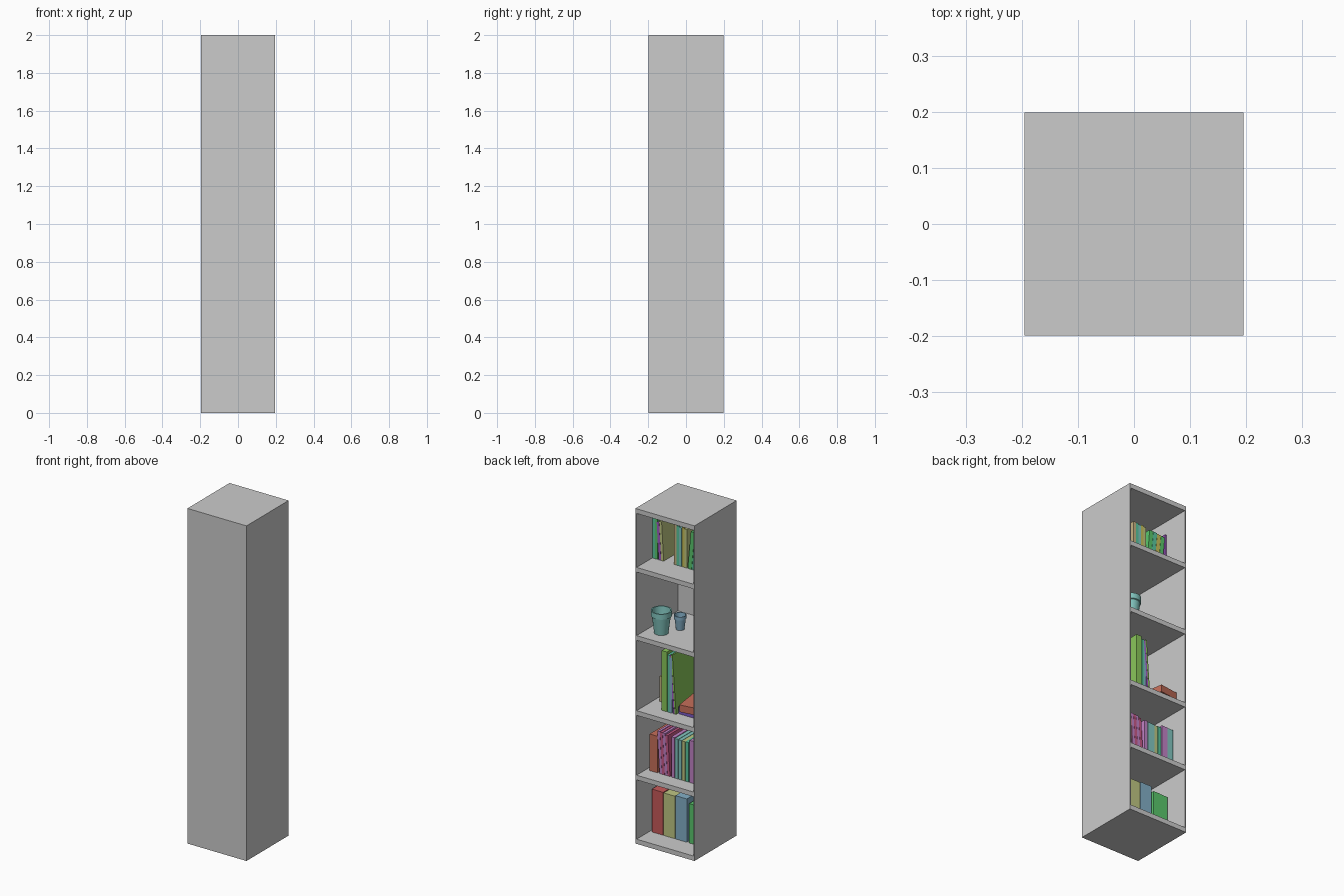
import bpy, bmesh, math, random
from mathutils import Color, Matrix

if "Cube" in bpy.data.objects:
    bpy.data.objects.remove(bpy.data.objects["Cube"])

random.seed(4)
HUES = dict(red=0.0, brick=0.02, tan=0.11, gold=0.15, olive=0.19, lime=0.28, green=0.35,
            jade=0.42, teal=0.48, blue=0.57, indigo=0.7, purple=0.76, mauve=0.82, pink=0.95)
SOFT = ("tan", "olive", "teal", "blue", "mauve")   # paler covers


def material(key):
    if key not in bpy.data.materials:
        c = Color()
        c.hsv = (HUES[key], 0.6 if key in SOFT else 0.82, 0.57)
        bpy.data.materials.new(key).diffuse_color = (*c, 1)
    return bpy.data.materials[key]


def finish(name, bm, color=None):
    me = bpy.data.meshes.new(name)
    bmesh.ops.recalc_face_normals(bm, faces=bm.faces)
    bm.to_mesh(me)
    bm.free()
    ob = bpy.data.objects.new(name, me)
    bpy.context.collection.objects.link(ob)
    if color:
        me.materials.append(material(color))
    return ob


def box(name, size, center, color=None):
    bm = bmesh.new()
    bmesh.ops.create_cube(bm, size=1, matrix=Matrix.Diagonal((*size, 1)))
    ob = finish(name, bm, color)
    ob.location = center
    return ob


def books(level, x0, x1, y, height, colors, lean=0.0, depth=0.17):
    """Run of equal-width books from x0 down to x1, spines at y, standing on a board."""
    names = colors.split()
    pitch = (x0 - x1) / len(names)
    for n, color in enumerate(names):
        h = height * random.uniform(0.97, 1.03)
        x = x0 - pitch * (n + 0.5) + math.sin(lean) * h / 2
        ob = box(f"book_{level}_{color}_{n}", (pitch * 0.95, depth, h),
                 (x, y - depth / 2, LEVELS[level] + math.cos(lean) * h / 2), color)
        ob.rotation_euler.y = lean


def pot(name, x, y, r, h, color):
    """Lathed open pot: tapered body, raised rim, hollow inside."""
    profile = [(0, 0), (0.68, 0), (0.9, 0.74), (1, 0.76), (1, 1), (0.88, 1),
               (0.84, 0.74), (0.62, 0.06), (0, 0.06)]
    bm = bmesh.new()
    vs = [bm.verts.new((r * a, 0, h * b)) for a, b in profile]
    es = [bm.edges.new(p) for p in zip(vs, vs[1:])]
    bmesh.ops.spin(bm, geom=vs + es, cent=(0, 0, 0), axis=(0, 0, 1),
                   angle=math.tau, steps=32, use_duplicate=False)
    bmesh.ops.remove_doubles(bm, verts=bm.verts, dist=1e-5)
    ob = finish(name, bm, color)
    ob.location = (x, y, LEVELS[3])
    bpy.ops.object.select_all(action='DESELECT')
    ob.select_set(True)
    bpy.context.view_layer.objects.active = ob
    bpy.ops.object.shade_smooth_by_angle(angle=math.radians(35))


# Case: closed at -y, open towards +y
X, D, W, T = 0.195, 0.397, 0.008, 0.028
LEVELS = [T, 0.41, 0.795, 1.243, 1.65, 2.0]   # top surface of each board
for side, s in (("left", -1), ("right", 1)):
    box(f"side_{side}", (W, D, 2), (s * (X - W / 2), 0, 1))
box("closing_panel", (2 * (X - W), W, 2), (0, (W - D) / 2, 1))
for i, z in enumerate(LEVELS):
    box(f"board_{i}", (2 * (X - W), D - W, T), (0, W / 2, z - T / 2))

# Upright books, bottom level to top level
books(0, 0.175, -0.06, 0.075, 0.26, "red olive blue")
books(0, -0.072, -0.17, 0.075, 0.24, "green green")
books(1, 0.165, 0.11, 0.11, 0.22, "brick")
books(1, 0.098, 0.028, 0.11, 0.245, "mauve pink mauve pink", 0.06)
books(1, 0.02, -0.095, 0.11, 0.24, "mauve teal teal olive jade")
books(1, -0.1, -0.18, 0.11, 0.245, "mauve teal")
books(2, 0.08, 0.044, 0.116, 0.35, "lime", depth=0.2)
books(2, 0.042, 0.012, 0.116, 0.335, "jade blue", depth=0.2)
books(2, 0.004, -0.016, 0.116, 0.345, "purple lime", 0.07, 0.2)
books(2, 0.155, 0.085, 0.03, 0.15, "tan", depth=0.15)
books(4, 0.185, 0.153, 0.05, 0.235, "jade green")
books(4, 0.146, 0.112, 0.05, 0.23, "purple olive", 0.06)
books(4, 0.045, -0.042, 0.05, 0.235, "tan jade teal gold olive")
books(4, -0.046, -0.152, 0.05, 0.22, "green jade gold green", -0.09)
books(4, -0.172, -0.185, 0.05, 0.23, "purple")

# Flat pile on the middle level
z, t = LEVELS[2], 0.042
box("flat_book_lower", (0.158, 0.22, t), (-0.1, -0.01, z + t / 2), "indigo")
upper = box("flat_book_upper", (0.12, 0.2, t), (-0.108, 0.045, z + t * 1.5), "brick")
upper.rotation_euler.z = math.radians(8)

# Pots
pot("large_pot", 0.10, 0.09, 0.057, 0.135, "teal")
pot("small_pot", 0.044, -0.008, 0.034, 0.085, "blue")

for m in bpy.data.materials:
    if m.users and not m.is_grease_pencil:
        m.use_nodes = True
        m.node_tree.nodes["Principled BSDF"].inputs["Base Color"].default_value = m.diffuse_color
